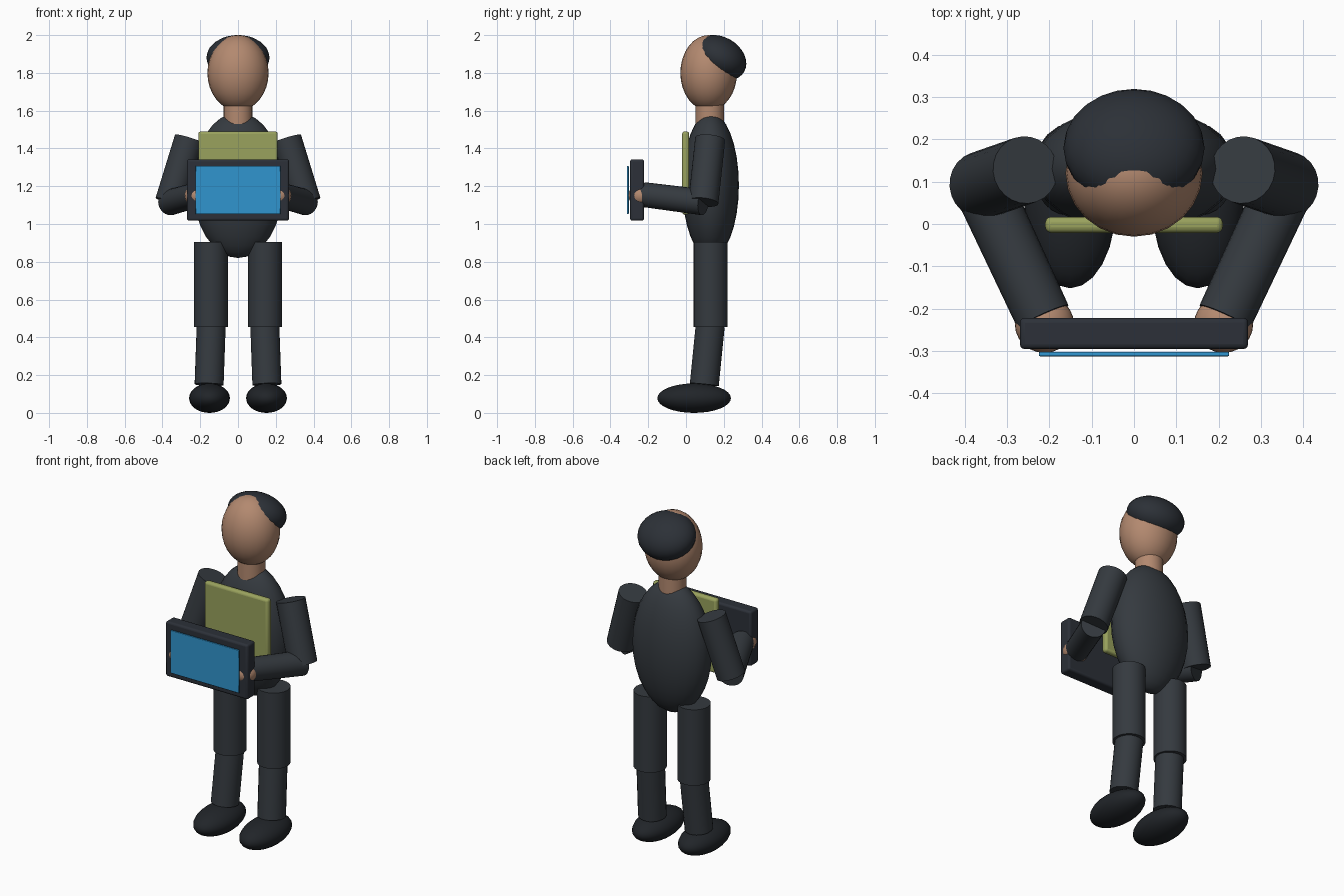
import bpy, math
from mathutils import Vector

if "Cube" in bpy.data.objects:
    bpy.data.objects.remove(bpy.data.objects["Cube"])


def material(name, rgb):
    m = bpy.data.materials.new(name)
    m.diffuse_color = (*rgb, 1)
    m.use_nodes = True
    m.node_tree.nodes["Principled BSDF"].inputs["Base Color"].default_value = m.diffuse_color
    return m


CLOTH = material("dark_cloth", (0.035, 0.042, 0.05))
SHOE = material("shoe_black", (0.015, 0.018, 0.022))
HAIR = material("hair_dark", (0.025, 0.03, 0.038))
SKIN = material("skin", (0.45, 0.25, 0.16))
GREEN = material("olive_green", (0.32, 0.36, 0.11))
CASE = material("case_dark", (0.025, 0.03, 0.04))
BLUE = material("screen_blue", (0.03, 0.3, 0.62))


def finish(name, mat):
    o = bpy.context.object
    o.name = name
    o.data.materials.append(mat)
    bpy.ops.object.shade_smooth_by_angle(angle=math.radians(35))
    return o


def ellipsoid(name, loc, radii, mat, tilt=0):
    bpy.ops.mesh.primitive_uv_sphere_add(segments=24, ring_count=16, radius=1,
                                         location=loc, rotation=(tilt, 0, 0))
    bpy.context.object.scale = radii
    bpy.ops.object.transform_apply(location=False, rotation=False, scale=True)
    return finish(name, mat)


def limb(name, a, b, r1, r2, mat):
    a, b = Vector(a), Vector(b)
    d = b - a
    bpy.ops.mesh.primitive_cone_add(vertices=24, radius1=r1, radius2=r2, depth=d.length,
                                    location=(a + b) / 2,
                                    rotation=d.to_track_quat('Z', 'Y').to_euler())
    return finish(name, mat)


def slab(name, loc, size, mat, bevel):
    bpy.ops.mesh.primitive_cube_add(size=1, location=loc)
    o = bpy.context.object
    o.scale = size
    bpy.ops.object.transform_apply(location=False, rotation=False, scale=True)
    mod = o.modifiers.new("soft_edges", 'BEVEL')
    mod.width = bevel
    mod.segments = 3
    return finish(name, mat)


# Head, hair, neck and body
ellipsoid("head", (0, 0.12, 1.8), (0.162, 0.15, 0.2), SKIN)
ellipsoid("hair", (0, 0.18, 1.88), (0.167, 0.148, 0.11), HAIR, math.radians(-30))
limb("neck", (0, 0.125, 1.5), (0, 0.125, 1.66), 0.076, 0.076, SKIN)
ellipsoid("torso", (0, 0.13, 1.205), (0.24, 0.15, 0.385), CLOTH)

# Chest panel and the tablet held in front
slab("chest_panel", (0, -0.002, 1.27), (0.42, 0.038, 0.44), GREEN, 0.014)
slab("tablet", (0, -0.259, 1.18), (0.54, 0.074, 0.325), CASE, 0.012)
slab("tablet_screen", (0, -0.308, 1.18), (0.45, 0.01, 0.255), BLUE, 0.003)

# Arms and legs on both sides
for side, s in (("left", 1), ("right", -1)):
    elbow = (s * 0.36, 0.092, 1.115)
    limb(side + "_upper_arm", (s * 0.257, 0.128, 1.45), elbow, 0.08, 0.08, CLOTH)
    limb(side + "_forearm", elbow, (s * 0.215, -0.22, 1.155), 0.069, 0.066, CLOTH)
    ellipsoid(side + "_hand", (s * 0.212, -0.237, 1.15), (0.07, 0.068, 0.06), SKIN)
    limb(side + "_thigh", (s * 0.144, 0.13, 0.905), (s * 0.144, 0.13, 0.455), 0.09, 0.09, CLOTH)
    limb(side + "_shin", (s * 0.142, 0.128, 0.46), (s * 0.153, 0.097, 0.15), 0.077, 0.077, CLOTH)
    ellipsoid(side + "_shoe", (s * 0.151, 0.043, 0.078), (0.108, 0.195, 0.078), SHOE)
